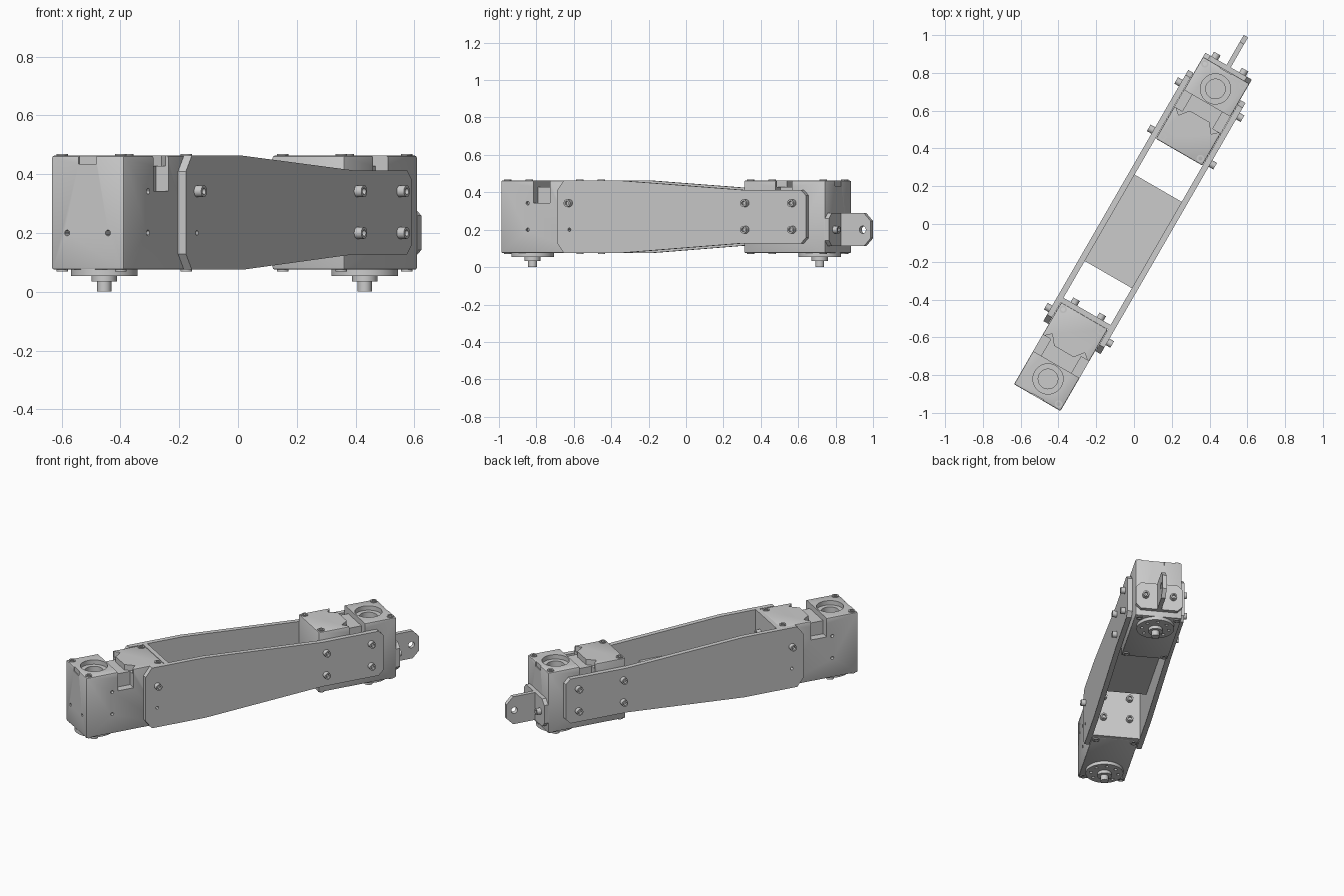
import bpy, bmesh, math
from mathutils import Matrix, Vector

if "Cube" in bpy.data.objects:
    bpy.data.objects.remove(bpy.data.objects["Cube"])

T = Matrix.Translation
ARM = Matrix.Rotation(math.radians(60), 4, 'Z') @ T((0, -0.016, 0))   # arm frame: x along, y across
ALONG_Y = Matrix.Rotation(math.radians(90), 4, 'X')                    # profile (x,z), extruded to -y
ALONG_X = Matrix(((0, 0, 1, 0), (1, 0, 0, 0), (0, 1, 0, 0), (0, 0, 0, 1)))  # profile (y,z), extruded to +x
W = 0.142            # half width of servo
Z0, Z1 = 0.075, 0.463


def circle(x, y, r, n=32):
    return [(x + r * math.cos(2 * math.pi * i / n), y + r * math.sin(2 * math.pi * i / n)) for i in range(n)]


def rect(x0, x1, y0, y1, c=0.0):
    if c == 0:
        return [(x0, y0), (x1, y0), (x1, y1), (x0, y1)]
    return [(x0 + c, y0), (x1 - c, y0), (x1, y0 + c), (x1, y1 - c),
            (x1 - c, y1), (x0 + c, y1), (x0, y1 - c), (x0, y0 + c)]


def prisms(name, parts, world):
    """Object made of extruded profiles: (points, low, high, axis matrix)."""
    bm = bmesh.new()
    for pts, lo, hi, axis in parts:
        vs = [[bm.verts.new(axis @ Vector((x, y, h))) for x, y in pts] for h in (lo, hi)]
        n = len(pts)
        bm.faces.new(vs[0][::-1])
        bm.faces.new(vs[1])
        for i in range(n):
            j = (i + 1) % n
            bm.faces.new((vs[0][i], vs[0][j], vs[1][j], vs[1][i]))
    bmesh.ops.recalc_face_normals(bm, faces=bm.faces[:])
    me = bpy.data.meshes.new(name)
    bm.to_mesh(me)
    bm.free()
    ob = bpy.data.objects.new(name, me)
    bpy.context.collection.objects.link(ob)
    ob.matrix_world = world
    return ob


def carve(ob, cutters, bevel=0.0):
    """Optional bevel, then subtract the cutters and bake the result."""
    if bevel:
        b = ob.modifiers.new("bevel", 'BEVEL')
        b.width, b.segments = bevel, 2
    for c in cutters:
        c.hide_render = True
        m = ob.modifiers.new("cut", 'BOOLEAN')
        m.operation, m.object, m.solver = 'DIFFERENCE', c, 'EXACT'
    bpy.context.view_layer.update()
    ev = ob.evaluated_get(bpy.context.evaluated_depsgraph_get())
    me = bpy.data.meshes.new_from_object(ev)
    ob.modifiers.clear()
    ob.data = me
    for c in cutters:
        bpy.data.objects.remove(c)


def screw(name, world, pos, direction, r=0.02, h=0.03):
    """Cap screw with hollow socket, head pointing along direction."""
    bm = bmesh.new()
    bmesh.ops.create_cone(bm, cap_ends=True, segments=18, radius1=r, radius2=r, depth=h,
                          matrix=T((0, 0, h / 2)))
    top = max(bm.faces, key=lambda f: f.calc_center_median().z)
    bmesh.ops.inset_region(bm, faces=[top], thickness=r * 0.45)
    down = bmesh.ops.extrude_face_region(bm, geom=[top])
    bmesh.ops.translate(bm, vec=(0, 0, -h * 0.5),
                        verts=[g for g in down["geom"] if isinstance(g, bmesh.types.BMVert)])
    if top.is_valid:
        bmesh.ops.delete(bm, geom=[top], context='FACES_ONLY')
    me = bpy.data.meshes.new(name)
    bm.to_mesh(me)
    bm.free()
    ob = bpy.data.objects.new(name, me)
    bpy.context.collection.objects.link(ob)
    rot = Vector((0, 0, 1)).rotation_difference(Vector(direction)).to_matrix().to_4x4()
    ob.matrix_world = world @ T(pos) @ rot


I = Matrix.Identity(4)


def servo(tag, M):
    # case: output axis at local origin, tail towards +x
    x0, x1 = -0.114, 0.386
    body = prisms(tag + "_servo_case", [(rect(x0, x1, -W, W), Z0, Z1, I)], M)
    gap = [(.088, -.2), (.19, -.2), (.19, -.13), (.218, -.1), (.168, -.06),
           (.168, .06), (.218, .1), (.19, .13), (.19, .2), (.088, .2)]
    holes = [(circle(s, 0.2, .01, 12), x0 - .02, x0 + .03, ALONG_X) for s in (-.08, .08)]
    for z in (.2, .342):
        holes += [(circle(.052, z, .01, 12), s * W - .02, s * W + .02, ALONG_Y) for s in (-1, 1)]
    carve(body, [
        prisms("cut_wide_hole", [(circle(0, 0, .08, 48), .435, .6, I)], M),
        prisms("cut_deep_hole", [(circle(0, 0, .052, 40), .39, .6, I)], M),
        prisms("cut_gap", [(gap, .428, .6, I)], M),
        prisms("cut_side_slots", [(rect(.088, .19, s * .145 - .052, s * .145 + .052), .343, .6, I)
                                  for s in (-1, 1)], M),
        prisms("cut_end_dent", [(rect(x0 - .02, x0 + .006, -.035, .035), .435, .6, I)], M),
        prisms("cut_holes", holes, M)], bevel=0.007)
    # output horn, washer and shaft underneath
    horn = prisms(tag + "_output_horn", [(circle(0, 0, .114, 56), .054, Z0 + .002, I)], M)
    carve(horn, [prisms("cut_horn_holes", [(circle(.083 * math.cos(a), .083 * math.sin(a), .01, 12), 0, .068, I)
                                           for a in [k * math.pi / 4 for k in range(8)]], M)])
    prisms(tag + "_horn_washer", [(circle(0, 0, .043), .034, .056, I)], M)
    prisms(tag + "_shaft", [(circle(0, 0, .024, 24), 0, .036, I)], M)
    # corner screws on both faces
    for x in (x0 + .027, x1 - .027):
        for y in (-W + .027, W - .027):
            screw(tag + "_top_corner_screw", M, (x, y, Z1 - .012), (0, 0, 1), .02, .018)
            screw(tag + "_bottom_corner_screw", M, (x, y, Z0 + .012), (0, 0, -1), .02, .018)


servo("lower", ARM @ T((-0.938, 0, 0)))
servo("upper", ARM @ T((0.835, 0, 0)) @ Matrix.Rotation(math.pi, 4, 'Z'))

# long tapered side plates, one per side
plate = [(-.645, Z0), (-.3, Z0), (.455, .127), (.82, .127), (.85, .157), (.85, .383), (.82, .413),
         (.455, .413), (-.3, Z1), (-.645, Z1), (-.685, Z1 - .053), (-.685, Z0 + .053)]
for side, s in (("left", 1), ("right", -1)):
    lo, hi = sorted((-s * .144, -s * .175))
    p = prisms(side + "_side_plate", [(plate, lo, hi, ALONG_Y)], ARM)
    carve(p, [prisms("cut_plate_holes", [(circle(-.61, .2, .009, 12), -.3, .3, ALONG_Y)], ARM)])
    for x, z in [(-.61, .342)] + [(x, z) for x in (.48, .77) for z in (.2, .342)]:
        screw(side + "_plate_screw", ARM, (x, s * .175, z), (0, s, 0), h=.028)

# web between the plates
prisms("web_panel", [(rect(-.3, .228, -.15, .15), .256, .282, I)], ARM)

# cross plate behind the lower servo
prisms("cross_plate", [(rect(-.15, .15, Z0, Z1), -.553, -.525, ALONG_X)], ARM)
for y in (-.08, .08):
    for z in (.2, .342):
        screw("cross_plate_screw", ARM, (-.525, y, z), (1, 0, 0), h=.028)

# end bracket with drilled fin on the upper servo
prisms("bracket_base", [(rect(-W, W, .112, .289, .03), .948, .974, ALONG_X)], ARM)
fin = prisms("bracket_fin", [([(.96, .112), (1.115, .112), (1.157, .155), (1.157, .246), (1.115, .289), (.96, .289)],
                              -.013, .013, ALONG_Y)], ARM)
carve(fin, [prisms("cut_fin_hole", [(circle(1.107, .2, .02, 24), -.1, .1, ALONG_Y)], ARM)])
for y in (-.085, .085):
    screw("bracket_screw", ARM, (.974, y, .2), (1, 0, 0), h=.028)

# keep edges crisp while smoothing round parts
for ob in bpy.context.scene.objects:
    ob.select_set(True)
    bpy.context.view_layer.objects.active = ob
bpy.ops.object.shade_smooth_by_angle(angle=math.radians(30))
